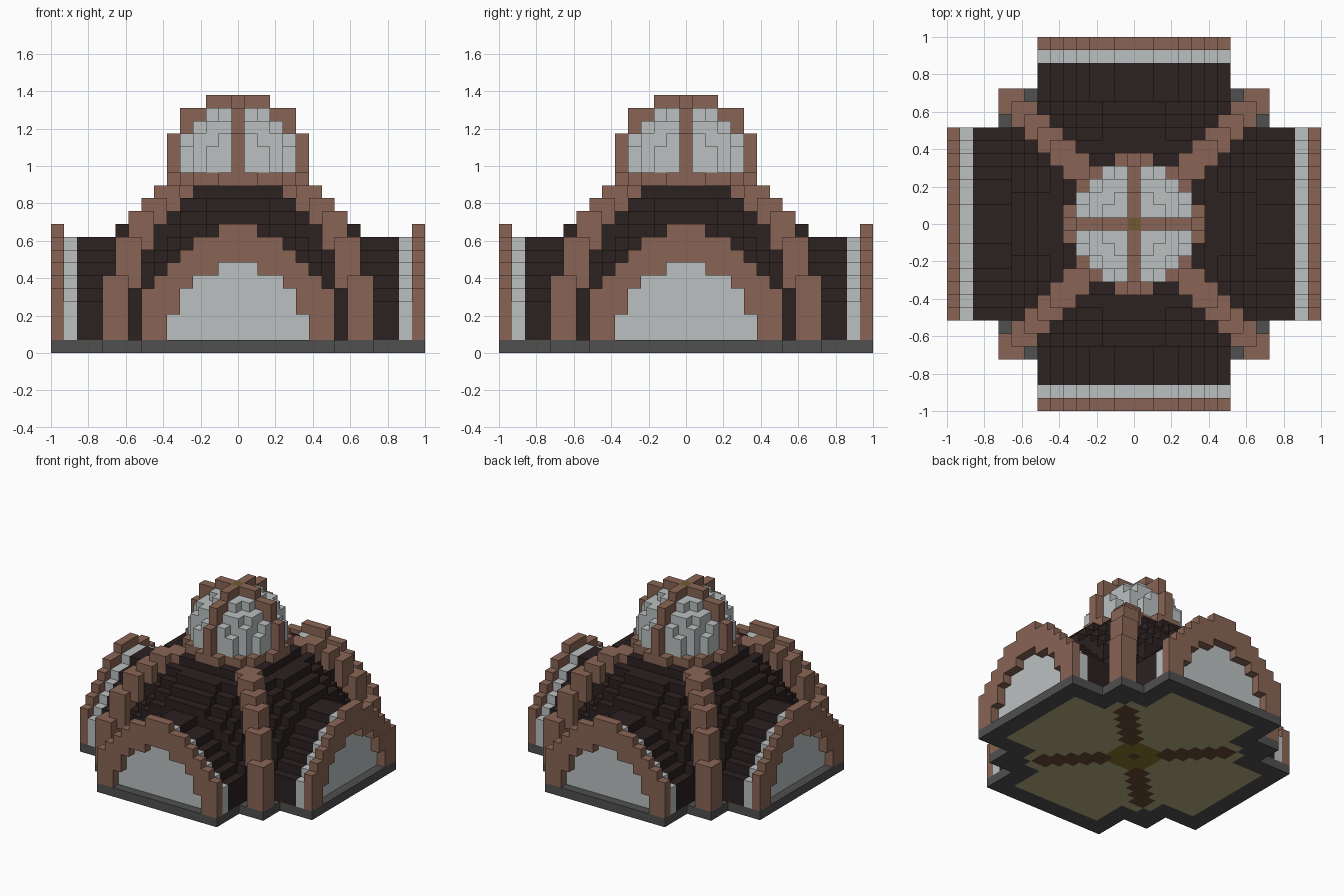
import bpy
import bmesh
from mathutils import Vector

N = 14                 # cells on each side of the middle cell
U = 2 / (2 * N + 1)    # cell size
LEVELS = 20

if "Cube" in bpy.data.objects:
    bpy.data.objects.remove(bpy.data.objects["Cube"])


def material(name, r, g, b):
    m = bpy.data.materials.new(name)
    m.use_nodes = True
    m.diffuse_color = (r, g, b, 1)
    m.node_tree.nodes["Principled BSDF"].inputs["Base Color"].default_value = (r, g, b, 1)
    return m


brick = material("brick brown", 0.25, 0.13, 0.09)
pale = material("pale grey", 0.50, 0.53, 0.53)
roof = material("roof black brown", 0.025, 0.015, 0.015)
stone = material("stone grey", 0.08, 0.08, 0.08)
sand = material("floor sand", 0.46, 0.42, 0.23)
wood = material("dark wood", 0.14, 0.07, 0.032)
gold = material("old gold", 0.25, 0.18, 0.023)
bronze = material("bronze", 0.16, 0.10, 0.033)

# Column heights of the end arch and its opening, from the middle outward
ARCH = [10, 10, 9, 9, 8, 7, 6, 5]
OPENING = [7, 7, 6, 6, 5, 3, 1, 1]

# Stepped diagonal ribs: inner cell, lowest and highest level
RIB = [(9, 1, 5), (8, 5, 8), (7, 8, 10), (6, 10, 11), (5, 11, 12), (4, 12, 12)]


# Rules take the larger and smaller distance from the axes, and the level
def footprint(hi, lo, k):
    return k == 0 and (lo <= 7 or hi <= 10)


def floor(hi, lo, k):
    arm = lo <= 5 and hi <= 12
    return k == 0 and (arm or (hi <= 8 and hi * hi + lo * lo <= 125))


def floor_cross(hi, lo, k):
    return k == 0 and hi <= 7 and hi - lo <= 1


def floor_medallion(hi, lo, k):
    return k == 0 and hi * hi + lo * lo <= 5


def floor_centre(hi, lo, k):
    return k == 0 and hi == 0


def vault(hi, lo, k):
    return lo <= 7 and hi <= 12 and 1 <= k < ARCH[lo] - 1


def dome(hi, lo, k):
    return 1 <= k <= 12 and hi <= 9 and hi ** 2 + lo ** 2 + (k - 2) ** 2 <= 134


def end_wall(hi, lo, k):
    return hi == N - 1 and lo <= 7 and 1 <= k < ARCH[lo] - 1


def end_arch(hi, lo, k):
    return hi == N and lo <= 7 and OPENING[lo] <= k < ARCH[lo]


def diagonal_rib(hi, lo, k):
    return any(n <= lo and hi <= n + 1 and a <= k <= b for n, a, b in RIB)


def lantern_ring(hi, lo, k):
    return k == 13 and hi * hi + lo * lo <= 26


def lantern_glass(hi, lo, k):
    return k >= 14 and hi ** 2 + lo ** 2 + (k - 14) ** 2 <= 22


def lantern_rib(hi, lo, k):
    reach = 5 if k <= 16 else 4 if k <= 18 else 2
    return k >= 14 and lo == 0 and hi <= reach


def finial(hi, lo, k):
    return k == LEVELS - 1 and hi == 0


# Later parts replace earlier ones where they overlap
PARTS = [
    (footprint, "plinth", stone), (floor, "floor", sand),
    (floor_cross, "floor_cross", wood), (floor_medallion, "floor_medallion", gold),
    (floor_centre, "floor_centre", wood), (vault, "arm_vaults", roof),
    (dome, "main_dome", roof), (end_wall, "end_walls", pale),
    (end_arch, "end_arches", brick), (diagonal_rib, "diagonal_ribs", brick),
    (lantern_ring, "lantern_ring", brick), (lantern_glass, "lantern_glass", pale),
    (lantern_rib, "lantern_ribs", brick), (finial, "finial", bronze),
]

cells = {}
span = range(-N, N + 1)
for x in span:
    for y in span:
        hi, lo = max(abs(x), abs(y)), min(abs(x), abs(y))
        for k in range(LEVELS):
            for rule, name, mat in PARTS:
                if rule(hi, lo, k):
                    cells[x, y, k] = name


def build(name, mat):
    """Make one part from the open faces of its cells."""
    bm = bmesh.new()
    for cell, owner in cells.items():
        if owner != name:
            continue
        c = Vector(cell) + Vector((0, 0, 0.5))
        for axis in range(3):
            for sign in (-1, 1):
                near = list(cell)
                near[axis] += sign
                if tuple(near) in cells:
                    continue
                n, u, v = Vector(), Vector(), Vector()
                n[axis] = sign / 2
                u[(axis + 1) % 3] = sign / 2
                v[(axis + 2) % 3] = 0.5
                corners = (-u - v, u - v, u + v, v - u)
                bm.faces.new([bm.verts.new((c + n + p) * U) for p in corners])
    bmesh.ops.remove_doubles(bm, verts=bm.verts, dist=U / 100)
    # Join the flat runs of cells into larger faces
    bmesh.ops.dissolve_limit(bm, angle_limit=0.01, verts=bm.verts, edges=bm.edges)
    bmesh.ops.triangulate(bm, faces=[f for f in bm.faces if len(f.verts) > 4])
    mesh = bpy.data.meshes.new(name)
    bm.to_mesh(mesh)
    bm.free()
    mesh.materials.append(mat)
    bpy.context.collection.objects.link(bpy.data.objects.new(name, mesh))


for rule, name, mat in PARTS:
    build(name, mat)
